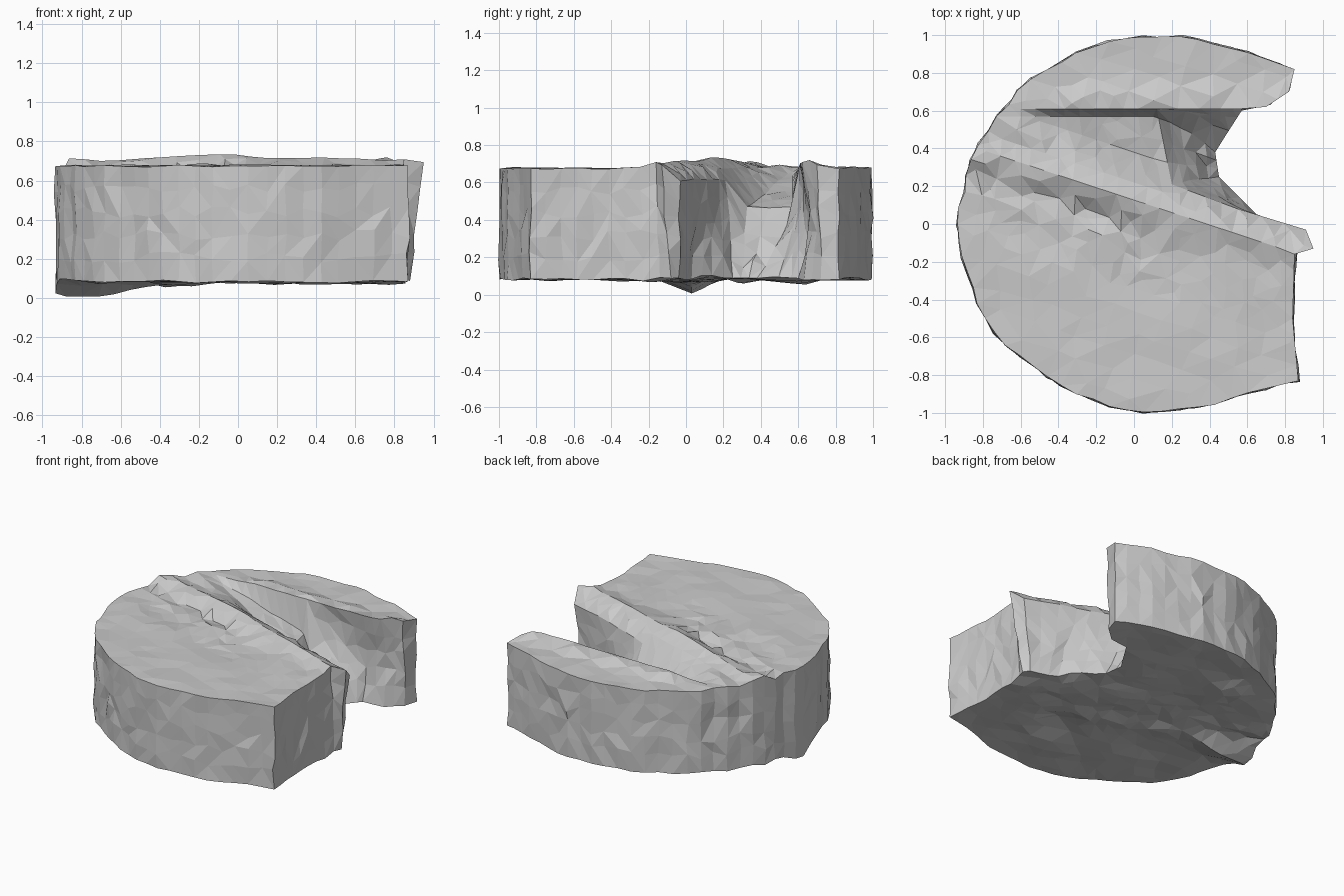
import bpy, bmesh, math, random
from mathutils import Vector, noise
from mathutils.geometry import delaunay_2d_cdt

random.seed(4)
if "Cube" in bpy.data.objects:
    bpy.data.objects.remove(bpy.data.objects["Cube"], do_unlink=True)

SLOPE = 0.33    # direction of the diagonal ridges
LEVELS = 5      # rows of facets up the wall


def tent(v, centre, half):
    return max(0.0, 1 - abs(v - centre) / half)


def ramp(v, start, end):
    return min(1.0, max(0.0, (v - start) / (end - start)))


def grain(x, y, seed):
    """Streaks drawn out along the ridge direction."""
    return noise.noise(Vector(((y + SLOPE * x) * 8, x * 1.2, seed)))


def bumps(x, y, seed):
    return noise.noise(Vector((x * 5, y * 5, seed)))


def top_height(x, y):
    t = y + SLOPE * x
    streaky = min(1, 2 * tent(t, 0.05, 0.5)) * ramp(x, 0.5, 0.1)
    z = 0.675 + 0.06 * streaky * grain(x, y, 3) + 0.016 * bumps(x, y, 1)
    # diagonal crest, raised rim and the valley that deepens into the opening
    z += 0.06 * tent(t, 0.13, 0.1) * (1 - 0.5 * min(1, abs(x)))
    z += 0.045 * tent(y, 0.65, 0.09) * ramp(x, -0.7, -0.2)
    z -= 0.21 * ramp(t, 0.22, 0.38) * ramp(y, 0.61, 0.57) * ramp(x, -0.6, 0.15)
    return z


def bottom_height(x, y):
    t = y + SLOPE * x
    z = 0.085 + 0.04 * tent(t, 0.05, 0.6) * grain(x, y, 8) + 0.02 * bumps(x, y, 5)
    # hanging wedge on the side, a small burr behind it and a shallow hollow
    z -= 0.085 * tent(y, 0.03, 0.16) * tent(x, -0.85, 0.6)
    z -= 0.04 * tent(y, 0.62, 0.1) * tent(x, -0.33, 0.3)
    z += 0.06 * tent(x, 0.25, 0.25) * tent(y, -0.45, 0.2)
    return z


# Broken opening: plan position at the top, then at the bottom
opening = [
    (0.85, 0.82, 0.85, 0.82), (0.82, 0.70, 0.82, 0.72),
    (0.70, 0.62, 0.72, 0.63), (0.57, 0.61, 0.57, 0.60),
    (0.12, 0.61, 0.48, 0.46), (0.13, 0.56, 0.43, 0.38),
    (0.20, 0.21, 0.45, 0.25), (0.55, 0.08, 0.67, 0.03),
    (0.91, -0.03, 0.85, -0.04), (0.95, -0.13, 0.88, -0.08),
    (0.85, -0.16, 0.86, -0.14), (0.84, -0.50, 0.84, -0.50),
    (0.87, -0.83, 0.87, -0.83),
]

# Rounded rim, running clockwise from the front lobe to the rear lobe
rim = []
for i in range(47):
    a = math.radians(-65 - 230 * i / 46)
    r = 1 + random.uniform(-0.02, 0.008)
    x, y = 0.15 + 1.08 * r * math.cos(a), min(r, 1) * math.sin(a)
    rim.append((x, y, x, y))

# Close the outline and split its long edges
corners = [Vector(p) for p in rim + opening]
outline = []
for p, q in zip(corners, corners[1:] + corners[:1]):
    steps = max(1, round((q - p).length / 0.13))
    outline += [p.lerp(q, i / steps) for i in range(steps)]
count = len(outline)

bm = bmesh.new()

# Wall rings from bottom to top
rings = []
for k in range(LEVELS + 1):
    f = k / LEVELS
    ring = []
    for p in outline:
        low, high = Vector(p[2:4]), Vector(p[0:2])
        xy = low.lerp(high, f)
        z = bottom_height(*low) * (1 - f) + top_height(*high) * f
        if 0 < k < LEVELS:
            xy += Vector((random.uniform(-1, 1), random.uniform(-1, 1))) * 0.009
            z += random.uniform(-0.03, 0.03)
            # hollow under the rear lobe's rim
            xy.y += 0.05 * math.sin(math.pi * f) * tent(high.y, 0.61, 0.1) * ramp(high.x, 0, 0.1)
        ring.append(bm.verts.new((xy.x, xy.y, z)))
    rings.append(ring)
for lower, upper in zip(rings, rings[1:]):
    for i in range(count):
        j = (i + 1) % count
        a, b, c, d = lower[i], lower[j], upper[j], upper[i]
        tris = ((a, b, c), (a, c, d)) if random.random() < 0.5 else ((a, b, d), (b, c, d))
        for tri in tris:
            bm.faces.new(tri)


def inside(p, loop):
    hit = False
    for a, b in zip(loop, loop[1:] + loop[:1]):
        if (a.y > p.y) != (b.y > p.y):
            if p.x < a.x + (b.x - a.x) * (p.y - a.y) / (b.y - a.y):
                hit = not hit
    return hit


def cap(ring, height, creases):
    """Fill a ring with rough facets, finer across the ridged band."""
    loop = [v.co.xy.copy() for v in ring]
    points = list(loop)

    def add(p, gap):
        if inside(p, loop) and min((p - q).length for q in points) > gap:
            points.append(p)

    # points along the creases keep them crisp
    for start, end in creases:
        a, b = Vector(start), Vector(end)
        steps = round((b - a).length / 0.08)
        for i in range(steps + 1):
            add(a.lerp(b, i / steps), 0.025)
    for row in range(-24, 25):
        t = row * 0.058
        if not -0.35 < t < 0.7 and row % 2:
            continue
        for col in range(-8, 9):
            x = (col + 0.5 * (row % 2)) * 0.14 + random.uniform(-0.04, 0.04)
            add(Vector((x, t - SLOPE * x + random.uniform(-0.012, 0.012))), 0.042)
    edges = [(i, (i + 1) % count) for i in range(count)]
    co, _, faces, origins, _, _ = delaunay_2d_cdt(points, edges, [], 1, 1e-5)
    verts = []
    for p, source in zip(co, origins):
        on_rim = [s for s in source if s < count]
        verts.append(ring[on_rim[0]] if on_rim else bm.verts.new((p.x, p.y, height(p.x, p.y))))
    for face in faces:
        centre = sum((co[i] for i in face), Vector((0, 0))) / len(face)
        if inside(centre, loop):
            bm.faces.new([verts[i] for i in face])


cap(rings[-1], top_height, [
    ((-0.6, 0.61), (0.1, 0.61)), ((-0.6, 0.57), (0.1, 0.57)),
    ((-0.86, 0.41), (0.75, -0.12)), ((-0.7, 0.45), (0.15, 0.17)),
    ((-0.5, 0.545), (0.1, 0.347)),
])
cap(rings[0], bottom_height, [((-0.88, 0.03), (-0.3, 0.03))])
bmesh.ops.recalc_face_normals(bm, faces=bm.faces)

mesh = bpy.data.meshes.new("broken_drum")
bm.to_mesh(mesh)
bm.free()
drum = bpy.data.objects.new("broken_drum", mesh)
bpy.context.collection.objects.link(drum)

# Plain stone colour
stone = bpy.data.materials.new("light_grey_stone")
stone.use_nodes = True
stone.diffuse_color = (0.6, 0.6, 0.6, 1)
stone.node_tree.nodes["Principled BSDF"].inputs["Base Color"].default_value = (0.6, 0.6, 0.6, 1)
mesh.materials.append(stone)
